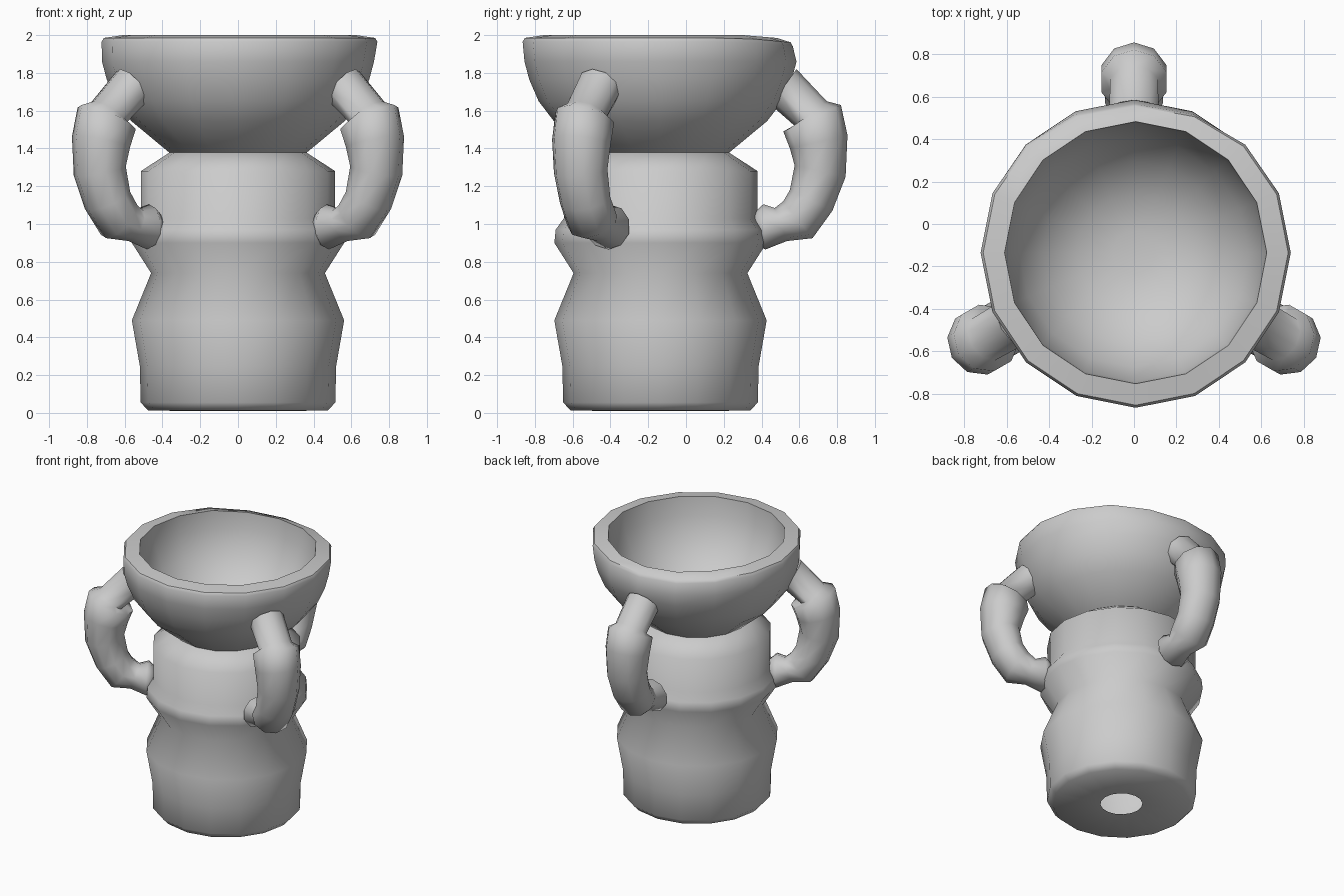
import bpy, bmesh, math
from mathutils import Vector, Matrix

if "Cube" in bpy.data.objects:
    bpy.data.objects.remove(bpy.data.objects["Cube"])

AXIS_Y = -0.135  # vertical axis shared by body, bowl and handle ring


def finish(bm, name, angle=45):
    me = bpy.data.meshes.new(name)
    bm.to_mesh(me)
    bm.free()
    ob = bpy.data.objects.new(name, me)
    bpy.context.collection.objects.link(ob)
    bpy.ops.object.select_all(action='DESELECT')
    ob.select_set(True)
    bpy.context.view_layer.objects.active = ob
    bpy.ops.object.shade_smooth_by_angle(angle=math.radians(angle))
    return ob


def bridge(bm, rings):
    for a, b in zip(rings, rings[1:]):
        n = len(a)
        for i in range(n):
            j = (i + 1) % n
            bm.faces.new((a[i], a[j], b[j], b[i]))


def lathe(name, profile, cap_start=True, cap_end=True, sides=16, angle=45, shape=None):
    bm = bmesh.new()
    rings = []
    for r, z in profile:
        rings.append([bm.verts.new((r * math.cos(t), AXIS_Y + r * math.sin(t), z))
                      for t in (2 * math.pi * i / sides for i in range(sides))])
    bridge(bm, rings)
    if cap_start:
        bm.faces.new(rings[0][::-1])
    if cap_end:
        bm.faces.new(rings[-1])
    if shape:
        for v in bm.verts:
            shape(v)
    return finish(bm, name, angle)


def worn_rim(v):
    # The lip dips at the back, and its outer edge draws in slightly there
    if v.co.z > 1.95 and v.co.y > 0.3:
        k = (v.co.y - 0.3) / 0.3
        v.co.z -= 0.025 * k
        if v.co.z < 1.98:
            v.co.y -= 0.03 * k
    # and leans a little to the right
    if v.co.z > 1.95:
        v.co.x += 0.008


# Ringed hollow body with a small hole in the base and a shoulder under the bowl
lathe("body", [(0.145, 0.01), (0.475, 0.012), (0.515, 0.055), (0.52, 0.25), (0.562, 0.49),
               (0.46, 0.74), (0.562, 0.90), (0.555, 0.97), (0.512, 1.03), (0.514, 1.28),
               (0.36, 1.38), (0.2, 1.40)], cap_start=False, angle=60)

# Thick-walled open bowl
lathe("bowl", [(0.14, 1.29), (0.36, 1.375), (0.565, 1.545), (0.645, 1.65), (0.695, 1.765),
               (0.72, 1.86), (0.73, 1.965), (0.718, 1.985), (0.617, 2.0), (0.605, 1.86),
               (0.54, 1.69), (0.43, 1.55), (0.27, 1.44), (0.10, 1.41)], shape=worn_rim)

# Handle cross-sections: outer point (y, z), inner point (y, z), sideways stretch
SECTIONS = [((0.585, 1.82), (0.45, 1.63), 1.05), ((0.745, 1.65), (0.575, 1.52), 1.1),
            ((0.82, 1.63), (0.515, 1.49), 0.96), ((0.855, 1.47), (0.55, 1.40), 1.02),
            ((0.845, 1.25), (0.575, 1.31), 1.06), ((0.775, 1.07), (0.55, 1.18), 1.12),
            ((0.67, 0.925), (0.515, 1.12), 1.15), ((0.535, 0.91), (0.47, 1.085), 1.1),
            ((0.42, 0.865), (0.41, 1.105), 1.1), ((0.36, 0.90), (0.36, 1.06), 1.0)]


def handle(name, turn):
    bm = bmesh.new()
    rings = []
    for o, i, stretch in SECTIONS:
        o, i = Vector((0, o[0] - AXIS_Y, o[1])), Vector((0, i[0] - AXIS_Y, i[1]))
        mid, arm = (o + i) / 2, (o - i) / 2
        side = Vector((arm.length * stretch, 0, 0))
        rings.append([bm.verts.new(mid + arm * math.cos(t) + side * math.sin(t))
                      for t in (math.pi * k / 5 for k in range(10))])
    bridge(bm, rings)
    bm.faces.new(rings[0][::-1])
    bm.faces.new(rings[-1])
    bmesh.ops.recalc_face_normals(bm, faces=bm.faces)
    bm.transform(Matrix.Translation((0, AXIS_Y, 0)) @ Matrix.Rotation(turn, 4, 'Z'))
    return finish(bm, name, 75)


# Three curved handles spaced evenly round the axis
for k, label in enumerate(("back", "left", "right")):
    handle(label + "_handle", k * math.radians(120))
